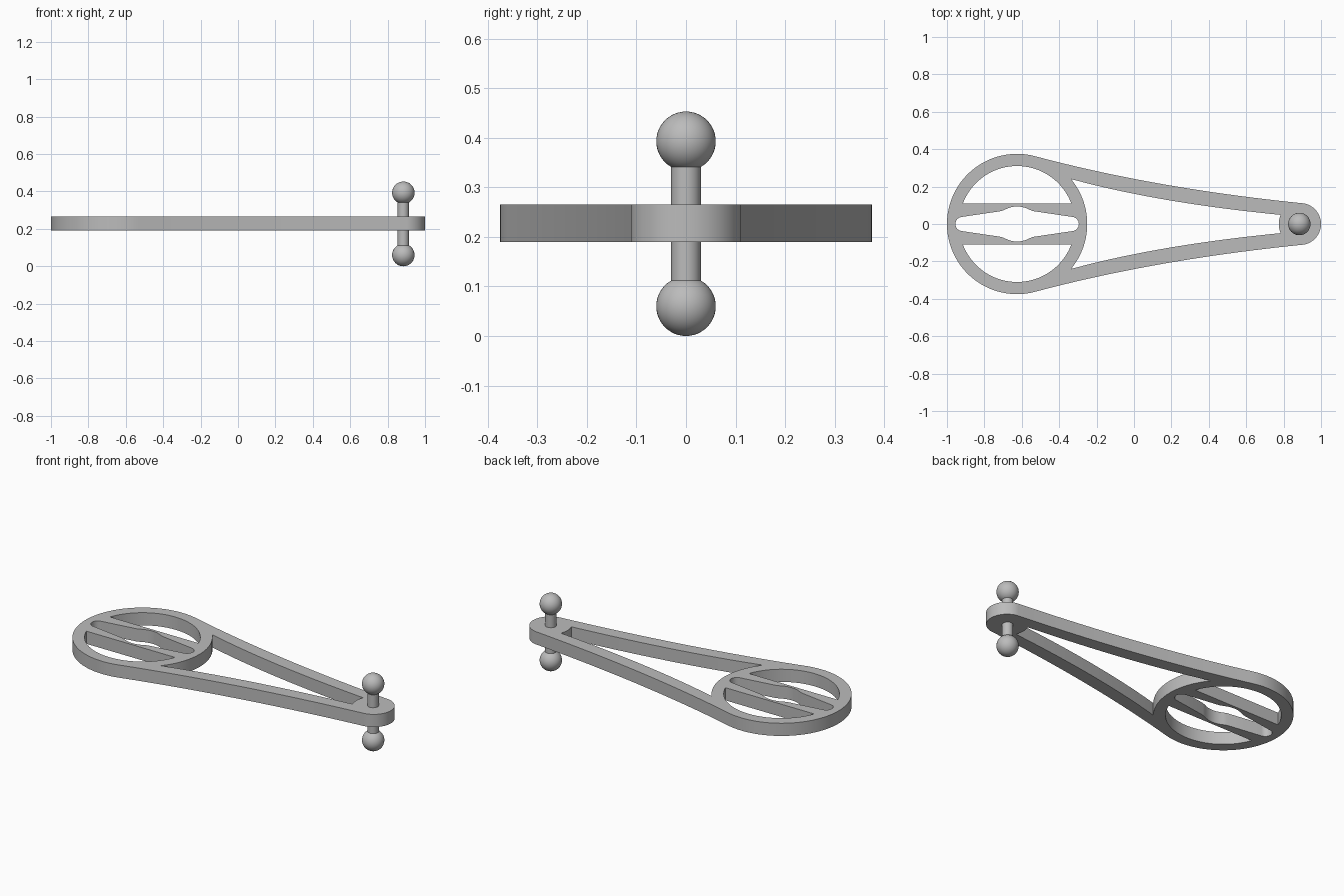
import bpy, bmesh
from math import pi, cos, sin, asin, atan2
from mathutils import Vector

cube = bpy.data.objects.get("Cube")
if cube:
    bpy.data.objects.remove(cube, do_unlink=True)

grey = bpy.data.materials.new("plain grey")
grey.use_nodes = True
GREY = (0.5, 0.5, 0.5, 1)
grey.diffuse_color = GREY
grey.node_tree.nodes["Principled BSDF"].inputs["Base Color"].default_value = GREY

RING_X, RING_R, HOLE_R = -0.625, 0.375, 0.31
TIP_X, TIP_R = 0.888, 0.112
PIN_X = 0.884
BOTTOM, TOP = 0.19, 0.265


def arc(cx, r, start, end, n=32):
    return [(cx + r * cos(start + (end - start) * i / n),
             r * sin(start + (end - start) * i / n)) for i in range(n + 1)]


def bezier(a, b, c, n=24):
    a, b, c = Vector(a), Vector(b), Vector(c)
    pts = []
    for i in range(n + 1):
        t = i / n
        pts.append(tuple(a * (1 - t) ** 2 + b * 2 * t * (1 - t) + c * t * t))
    return pts


def flip(pts):
    return [(x, -y) for x, y in reversed(pts)]


def finish(obj):
    obj.data.materials.clear()
    obj.data.materials.append(grey)
    bpy.ops.object.select_all(action='DESELECT')
    obj.select_set(True)
    bpy.context.view_layer.objects.active = obj
    bpy.ops.object.shade_smooth_by_angle(angle=0.5)


# Outer outline: big ring, gently concave sides, rounded tip
join = atan2(0.36, 0.105)
side = bezier((RING_X + RING_R * cos(join), RING_R * sin(join)),
              (0.12, 0.19), (TIP_X + 0.012, TIP_R - 0.001))
tip = arc(TIP_X, TIP_R, 1.46, -1.46)
outline = side + tip[1:-1] + flip(side) + arc(RING_X, RING_R, -join, join - 2 * pi, 64)[1:-1]

# Long opening between the side arms
arm = bezier((-0.335, 0.24), (0.13, 0.113), (0.783, 0.049))
a, b = atan2(0.24, 0.29), atan2(0.049, -0.105)
opening = (arm + arc(TIP_X, TIP_R + 0.002, b, 2 * pi - b, 12)[1:-1]
           + flip(arm) + arc(RING_X, RING_R, -a, a)[1:-1])

# Two segment windows inside the ring
chord = asin(0.11 / HOLE_R)
window = arc(RING_X, HOLE_R, chord, pi - chord, 48)

# Central slot with round ends and a small bulge in the middle
half = [(0.085, 0.069), (0.065, 0.077), (0.045, 0.086), (0.022, 0.092)]
bulge = ([(RING_X - x, y) for x, y in half] + [(RING_X, 0.094)]
         + [(RING_X + x, y) for x, y in reversed(half)])
slot = (arc(RING_X - 0.292, 0.038, 1.5 * pi - 0.15, pi / 2 + 0.15, 14) + bulge
        + arc(RING_X + 0.292, 0.038, pi / 2 - 0.15, 0.15 - pi / 2, 14) + flip(bulge))

# Flat plate from the filled profile
curve = bpy.data.curves.new("arm_plate_profile", 'CURVE')
curve.dimensions = '2D'
curve.fill_mode = 'BOTH'
curve.extrude = (TOP - BOTTOM) / 2
for loop in (outline, opening, window, flip(window), slot):
    spline = curve.splines.new('POLY')
    spline.points.add(len(loop) - 1)
    for p, (x, y) in zip(spline.points, loop):
        p.co = (x, y, 0, 1)
    spline.use_cyclic_u = True
plate = bpy.data.objects.new("arm_plate", curve)
plate.location.z = (TOP + BOTTOM) / 2
bpy.context.collection.objects.link(plate)
bpy.ops.object.select_all(action='DESELECT')
plate.select_set(True)
bpy.context.view_layer.objects.active = plate
bpy.ops.object.convert(target='MESH')
plate = bpy.context.object
plate.name = "arm_plate"
bm = bmesh.new()
bm.from_mesh(plate.data)
bmesh.ops.remove_doubles(bm, verts=bm.verts, dist=0.0002)
bmesh.ops.recalc_face_normals(bm, faces=bm.faces)
bm.to_mesh(plate.data)
bm.free()
finish(plate)

# Pin through the tip with a ball on each end
for name, low, high in (("upper_pin", TOP - 0.01, 0.37), ("lower_pin", 0.08, BOTTOM + 0.01)):
    bpy.ops.mesh.primitive_cylinder_add(vertices=32, radius=0.03, depth=high - low,
                                        location=(PIN_X, 0, (low + high) / 2))
    bpy.context.object.name = name
    finish(bpy.context.object)
for name, z in (("upper_ball", 0.393), ("lower_ball", 0.06)):
    bpy.ops.mesh.primitive_uv_sphere_add(segments=40, ring_count=24, radius=0.06,
                                         location=(PIN_X, 0, z))
    bpy.context.object.name = name
    finish(bpy.context.object)
